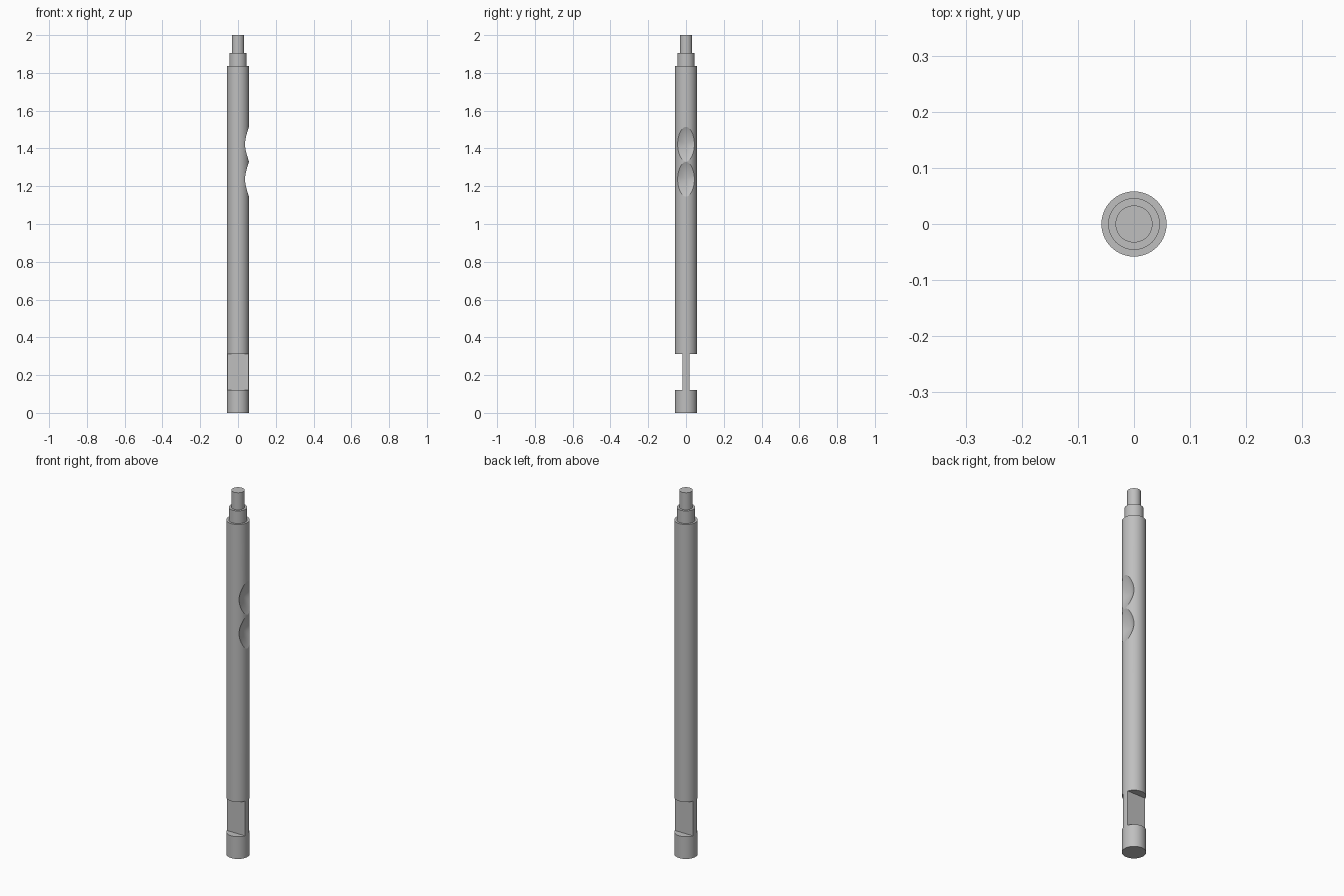
import bpy, bmesh, math

if "Cube" in bpy.data.objects:
    bpy.data.objects.remove(bpy.data.objects["Cube"])

SEG = 96
R = 0.058            # main shaft radius

steel = bpy.data.materials.new("plain grey")
steel.diffuse_color = (0.52, 0.52, 0.52, 1)
steel.use_nodes = True
steel.node_tree.nodes["Principled BSDF"].inputs["Base Color"].default_value = steel.diffuse_color

# stepped shaft: lathe of (radius, height) rings
rings = [(R, 0), (R, 1.837), (0.046, 1.837), (0.046, 1.906),
         (0.033, 1.906), (0.033, 2.0)]
bm = bmesh.new()
loops = [[bm.verts.new((r * math.cos(2 * math.pi * i / SEG),
                        r * math.sin(2 * math.pi * i / SEG), z))
          for i in range(SEG)] for r, z in rings]
for a, b in zip(loops, loops[1:]):
    for i in range(SEG):
        j = (i + 1) % SEG
        bm.faces.new((a[i], a[j], b[j], b[i]))
bm.faces.new(loops[0][::-1])
bm.faces.new(loops[-1])
bmesh.ops.recalc_face_normals(bm, faces=bm.faces)
mesh = bpy.data.meshes.new("stepped_shaft")
bm.to_mesh(mesh)
bm.free()
mesh.materials.append(steel)
shaft = bpy.data.objects.new("stepped_shaft", mesh)
bpy.context.collection.objects.link(shaft)


def cut(cutter):
    """Subtract the cutter from the shaft, then remove it."""
    cutter.hide_render = True
    cutter.data.materials.append(steel)
    mod = shaft.modifiers.new("cut", 'BOOLEAN')
    mod.operation = 'DIFFERENCE'
    mod.solver = 'EXACT'
    mod.object = cutter
    bpy.ops.object.select_all(action='DESELECT')
    shaft.select_set(True)
    bpy.context.view_layer.objects.active = shaft
    bpy.ops.object.modifier_apply(modifier=mod.name)
    bpy.data.objects.remove(cutter)


# two flats leaving a thin tang near the bottom
FLAT, Z0, Z1 = 0.0185, 0.122, 0.312
for side in (-1, 1):
    bpy.ops.mesh.primitive_cube_add(
        size=1, location=(0, side * (FLAT + 0.05), (Z0 + Z1) / 2))
    box = bpy.context.object
    box.scale = (0.3, 0.1, Z1 - Z0)
    cut(box)

# two conical dimples on the right side
TIP, MOUTH, HALF = 0.018, 0.1, 0.0915
for z in (1.237, 1.423):
    bpy.ops.mesh.primitive_cone_add(
        vertices=SEG, radius1=HALF * (MOUTH - TIP) / (R - TIP), radius2=0,
        depth=MOUTH - TIP, location=((TIP + MOUTH) / 2, 0, z),
        rotation=(0, -math.pi / 2, 0))
    cut(bpy.context.object)

# smooth round surfaces, sharp edges
bpy.ops.object.select_all(action='DESELECT')
shaft.select_set(True)
bpy.context.view_layer.objects.active = shaft
bpy.ops.object.shade_smooth_by_angle(angle=math.radians(20))
